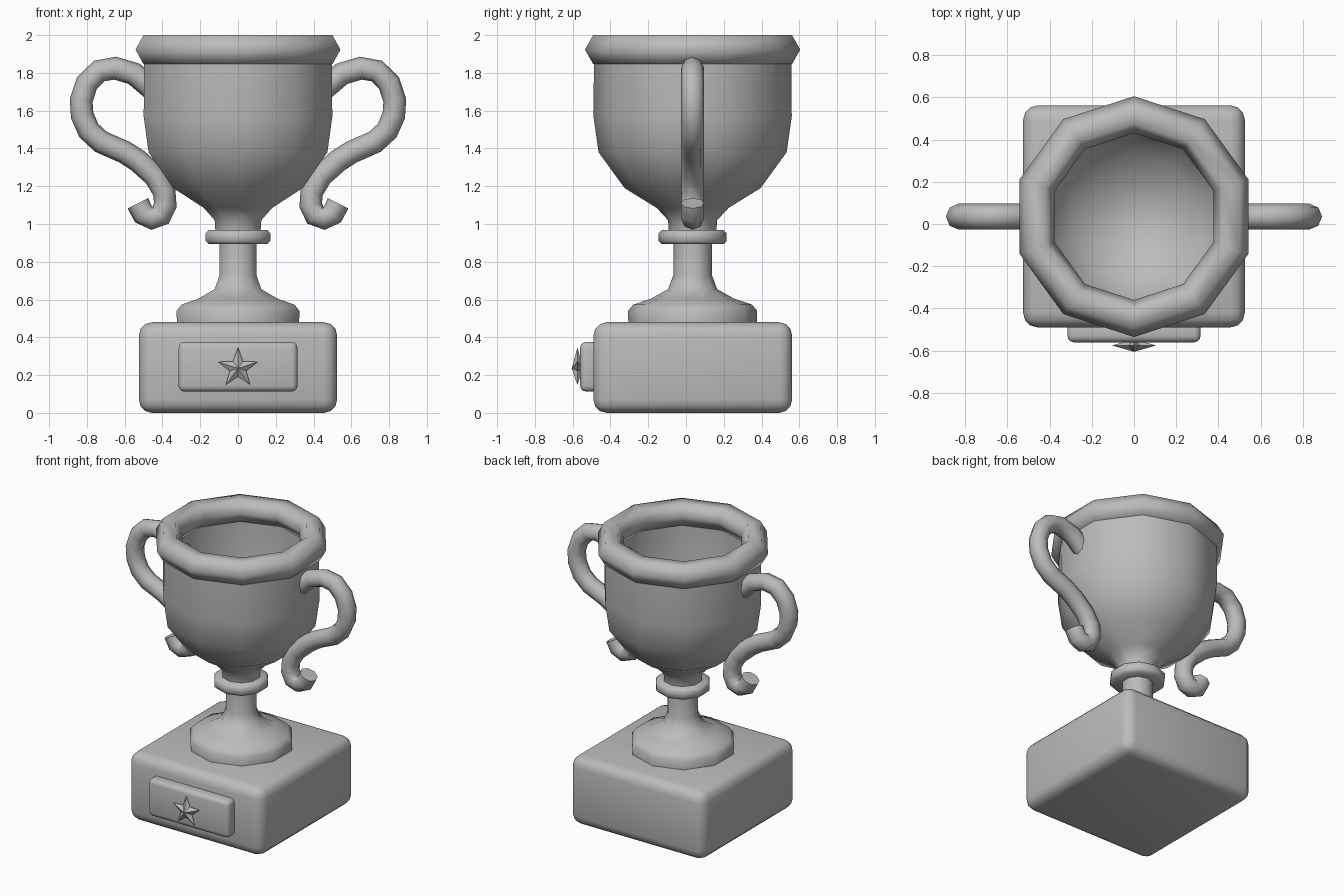
import bpy, bmesh, math
from mathutils import Vector

if "Cube" in bpy.data.objects:
    bpy.data.objects.remove(bpy.data.objects["Cube"], do_unlink=True)

CY = 0.035   # depth of the cup axis
SIDES = 10

metal = bpy.data.materials.new("grey_metal")
metal.use_nodes = True
colour = (0.5, 0.5, 0.5, 1)
metal.diffuse_color = colour
metal.node_tree.nodes["Principled BSDF"].inputs["Base Color"].default_value = colour


def finish(name, bm, smooth=None):
    bmesh.ops.recalc_face_normals(bm, faces=bm.faces)
    mesh = bpy.data.meshes.new(name)
    bm.to_mesh(mesh)
    bm.free()
    mesh.materials.append(metal)
    obj = bpy.data.objects.new(name, mesh)
    bpy.context.collection.objects.link(obj)
    if smooth:
        bpy.ops.object.select_all(action="DESELECT")
        obj.select_set(True)
        bpy.context.view_layer.objects.active = obj
        bpy.ops.object.shade_smooth_by_angle(angle=math.radians(smooth))
    return obj


def lathe(name, profile, closed=False, smooth=62):
    """Turn (radius, height) points around the cup axis, one corner to the back."""
    bm = bmesh.new()
    pts = [bm.verts.new((0, CY + r, z)) for r, z in profile]
    edges = [bm.edges.new(p) for p in zip(pts, pts[1:])]
    if closed:
        edges.append(bm.edges.new((pts[-1], pts[0])))
    bmesh.ops.spin(bm, geom=pts + edges, cent=(0, CY, 0), axis=(0, 0, 1),
                   angle=math.tau, steps=SIDES, use_merge=True)
    bmesh.ops.remove_doubles(bm, verts=bm.verts, dist=0.0005)
    return finish(name, bm, smooth)


def rounded_box(name, low, high, bevel):
    low, high = Vector(low), Vector(high)
    bm = bmesh.new()
    bmesh.ops.create_cube(bm, size=1)
    for v in bm.verts:
        v.co = (low + high) / 2 + v.co * (high - low)
    bmesh.ops.bevel(bm, geom=bm.edges[:], offset=bevel, segments=3,
                    profile=0.5, affect="EDGES")
    return finish(name, bm, 40)


# Plinth and name plate
rounded_box("plinth", (-0.525, -0.49, 0), (0.525, 0.562, 0.48), 0.07)
rounded_box("plate", (-0.315, -0.56, 0.113), (0.315, -0.46, 0.375), 0.03)

# Star: a five-pointed outline with a raised centre on both sides
bm = bmesh.new()
outline = []
for i in range(10):
    r, a = (0.046 if i % 2 else 0.11), math.pi / 2 + i * math.pi / 5
    outline.append(bm.verts.new((r * math.cos(a), -0.575, 0.236 + r * math.sin(a))))
for depth in (-0.605, -0.545):
    apex = bm.verts.new((0, depth, 0.236))
    for i in range(10):
        bm.faces.new((outline[i], outline[(i + 1) % 10], apex))
finish("star", bm)

# Foot and stem, collar
lathe("foot_and_stem", [(0, 0.47), (0.34, 0.47), (0.342, 0.54), (0.315, 0.573),
                        (0.22, 0.605), (0.13, 0.655), (0.102, 0.73), (0.102, 0.92)])
lathe("collar", [(0.08, 0.893), (0.163, 0.893), (0.18, 0.91), (0.18, 0.95),
                 (0.163, 0.968), (0.08, 0.968)], closed=True)

# Hollow cup: outer wall up, then inner wall down
lathe("cup", [(0, 0.95), (0.125, 0.95), (0.13, 1.02), (0.19, 1.085), (0.36, 1.19),
              (0.498, 1.38), (0.525, 1.57), (0.522, 1.9), (0.46, 1.9), (0.465, 1.57),
              (0.435, 1.4), (0.31, 1.24), (0.15, 1.14), (0, 1.11)])

# Thick rim with a six-sided section
lathe("rim", [(0.4825 + 0.0875 * math.cos(i * math.pi / 3),
               1.923 + 0.0885 * math.sin(i * math.pi / 3)) for i in range(6)],
      closed=True)

# Scroll handles, mirrored left and right
PATH = [(0.46, 1.72), (0.55, 1.795), (0.65, 1.825), (0.735, 1.81), (0.80, 1.745),
        (0.83, 1.655), (0.825, 1.575), (0.79, 1.495), (0.725, 1.435), (0.60, 1.38),
        (0.53, 1.335), (0.44, 1.255), (0.39, 1.17), (0.385, 1.10), (0.41, 1.045),
        (0.455, 1.03), (0.50, 1.05), (0.53, 1.11)]


def handle(name, side):
    bm = bmesh.new()
    pts = [Vector((side * x, CY, z)) for x, z in PATH]
    rings = []
    for i, p in enumerate(pts):
        along = (pts[min(i + 1, len(pts) - 1)] - pts[max(i - 1, 0)]).normalized()
        across = along.cross(Vector((0, 1, 0)))
        rings.append([bm.verts.new(p + 0.061 * (across * math.cos(k * math.pi / 4)
                      + Vector((0, 1, 0)) * math.sin(k * math.pi / 4))) for k in range(8)])
    for a, b in zip(rings, rings[1:]):
        for k in range(8):
            n = (k + 1) % 8
            bm.faces.new((a[k], a[n], b[n], b[k]))
    bm.faces.new(rings[0])
    bm.faces.new(rings[-1])
    finish(name, bm, 62)


handle("left_handle", 1)
handle("right_handle", -1)
